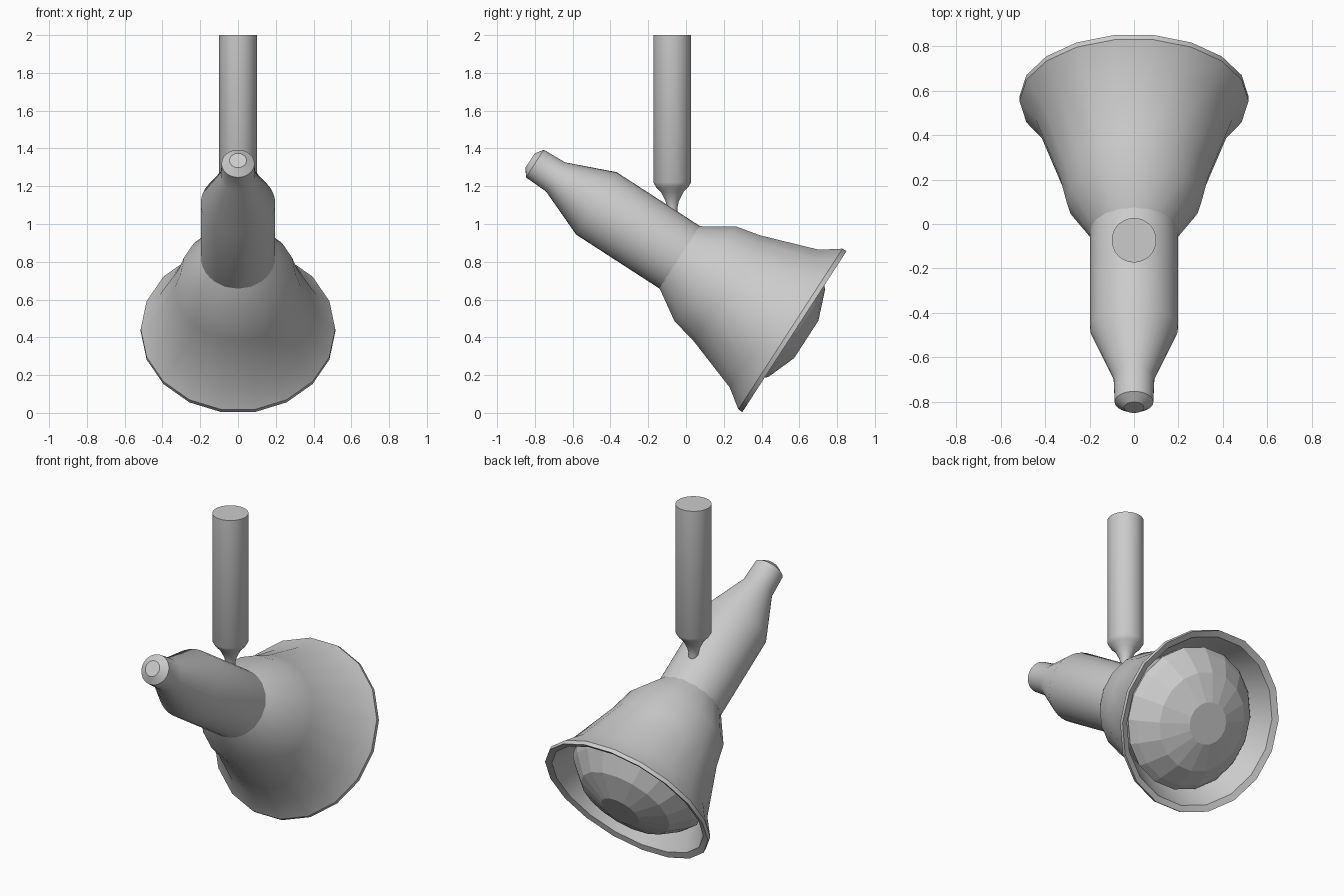
import bpy, bmesh, math
from math import sin, cos, pi, radians, atan2

if "Cube" in bpy.data.objects:
    bpy.data.objects.remove(bpy.data.objects["Cube"])


def lathe(name, profile, sides, loc, tilt=0.0, cap_start=False, cap_end=False, smooth=True):
    """Revolve (height, radius) points round local z."""
    bm = bmesh.new()
    rings = []
    for h, r in profile:
        rings.append([bm.verts.new((r * cos(2 * pi * i / sides), r * sin(2 * pi * i / sides), h))
                      for i in range(sides)])
    for a, b in zip(rings, rings[1:]):
        for i in range(sides):
            j = (i + 1) % sides
            bm.faces.new((a[i], a[j], b[j], b[i]))
    if cap_start:
        bm.faces.new(rings[0][::-1])
    if cap_end:
        bm.faces.new(rings[-1])
    bmesh.ops.recalc_face_normals(bm, faces=bm.faces)
    me = bpy.data.meshes.new(name)
    bm.to_mesh(me)
    bm.free()
    ob = bpy.data.objects.new(name, me)
    bpy.context.collection.objects.link(ob)
    ob.location = loc
    ob.rotation_euler = (tilt, 0, 0)
    if smooth:
        bpy.ops.object.select_all(action='DESELECT')
        ob.select_set(True)
        bpy.context.view_layer.objects.active = ob
        bpy.ops.object.shade_smooth_by_angle(angle=radians(35))
    return ob


# The lamp head is turned about one tilted axis starting at its tail
TAIL = (0, -0.80, 1.32)
TILT = atan2(-0.84, -0.544)

# Cylindrical housing with narrow tail and slightly domed end
lathe("housing", [(-0.03, 0.045), (0.0, 0.087), (0.13, 0.092), (0.388, 0.197), (0.915, 0.197)],
      36, TAIL, TILT, cap_start=True, cap_end=True)

# Flared shade: outside, rim, then inside wall
lathe("shade", [(0.91, 0.197), (1.075, 0.304), (1.21, 0.335), (1.51, 0.441),
                (1.612, 0.515), (1.637, 0.515), (1.625, 0.478),
                (1.50, 0.415), (1.42, 0.37)],
      18, TAIL, TILT, cap_start=True, cap_end=True)

# Faceted lamp lens bulging out of the shade
lathe("bulb", [(1.43, 0.37), (1.52, 0.403), (1.56, 0.375), (1.652, 0.28), (1.712, 0.12)],
      18, TAIL, TILT, cap_start=True, cap_end=True, smooth=False)

# Hanging pole with a tapered stem
lathe("pole", [(1.0, 0.03), (1.09, 0.028), (1.12, 0.035), (1.17, 0.06), (1.195, 0.085),
               (1.22, 0.1), (2.0, 0.1)],
      36, (0, -0.073, 0), cap_start=True, cap_end=True)
